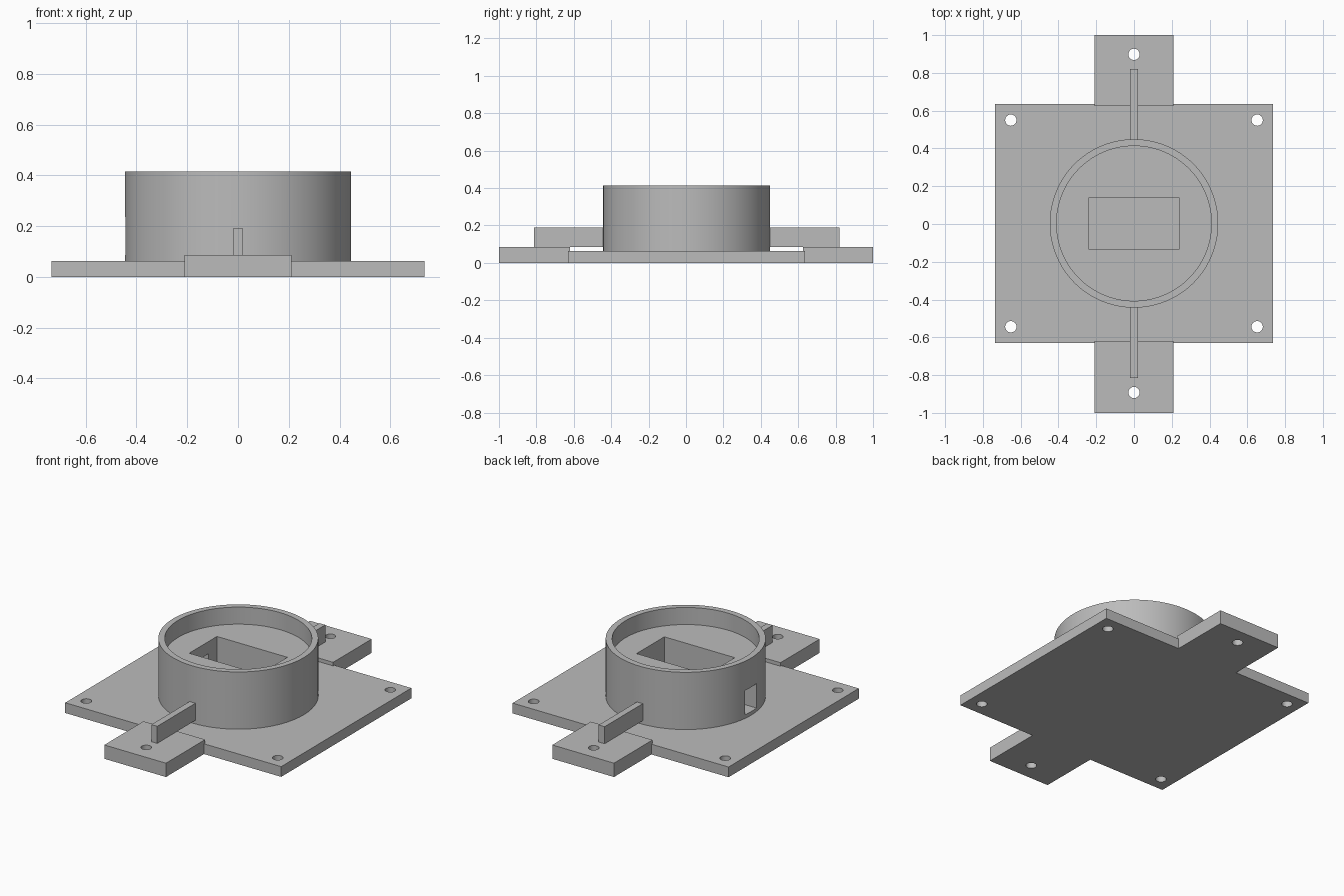
import bpy
import math

default = bpy.data.objects.get("Cube")
if default:
    bpy.data.objects.remove(default, do_unlink=True)

grey = bpy.data.materials.new("plain grey")
grey.use_nodes = True
COLOUR = (0.5, 0.5, 0.5, 1)
grey.diffuse_color = COLOUR
grey.node_tree.nodes["Principled BSDF"].inputs["Base Color"].default_value = COLOUR

MID = 0.003          # small shift of the housing along y
PLATE_TOP = 0.063
TAB_TOP = 0.085


def finish(obj, name):
    obj.name = obj.data.name = name
    obj.data.materials.append(grey)
    return obj


def box(name, x0, x1, y0, y1, z0, z1):
    centre = ((x0 + x1) / 2, (y0 + y1) / 2, (z0 + z1) / 2)
    bpy.ops.mesh.primitive_cube_add(size=1, location=centre)
    obj = bpy.context.object
    obj.scale = (x1 - x0, y1 - y0, z1 - z0)
    bpy.ops.object.transform_apply(location=False, rotation=False, scale=True)
    return finish(obj, name)


def cylinder(name, radius, x, y, z0, z1, sides=96):
    bpy.ops.mesh.primitive_cylinder_add(vertices=sides, radius=radius, depth=z1 - z0,
                                        location=(x, y, (z0 + z1) / 2))
    return finish(bpy.context.object, name)


def cut(target, cutter):
    mod = target.modifiers.new("cut", 'BOOLEAN')
    mod.operation = 'DIFFERENCE'
    mod.solver = 'EXACT'
    mod.object = cutter
    bpy.ops.object.select_all(action='DESELECT')
    bpy.context.view_layer.objects.active = target
    target.select_set(True)
    bpy.ops.object.modifier_apply(modifier=mod.name)
    bpy.data.objects.remove(cutter, do_unlink=True)


def screw_hole(target, x, y):
    cut(target, cylinder("hole_cutter", 0.03, x, y, -0.1, 0.2, 32))


def smooth(obj):
    bpy.ops.object.select_all(action='DESELECT')
    bpy.context.view_layer.objects.active = obj
    obj.select_set(True)
    bpy.ops.object.shade_smooth_by_angle(angle=math.radians(30))


# Base plate with four corner screw holes
plate = box("base_plate", -0.735, 0.735, MID - 0.633, MID + 0.633, 0, PLATE_TOP)
for sx in (-1, 1):
    for sy in (-1, 1):
        screw_hole(plate, sx * 0.652, MID + sy * 0.547)
smooth(plate)

# Front and back mounting tabs, each with a screw hole and a rib to the housing
for side, s in (("front", -1), ("back", 1)):
    inner, outer = sorted((MID + s * 0.622, s * 1.0))
    tab = box(side + "_tab", -0.21, 0.21, inner, outer, 0, TAB_TOP)
    screw_hole(tab, 0, MID + s * 0.895)
    smooth(tab)
    near, far = sorted((MID + s * 0.435, MID + s * 0.817))
    box(side + "_rib", -0.02, 0.02, near, far, TAB_TOP, 0.19)

# Round housing with a shallow bore, a rectangular pocket and a cable slot
housing = cylinder("round_housing", 0.446, 0, MID, PLATE_TOP, 0.415, 128)
cut(housing, cylinder("bore_cutter", 0.41, 0, MID, 0.31, 0.6, 128))
cut(housing, box("pocket_cutter", -0.24, 0.24, MID - 0.135, MID + 0.135, TAB_TOP, 0.5))
cut(housing, box("slot_cutter", -0.6, -0.2, MID - 0.055, MID + 0.055, TAB_TOP, 0.235))
smooth(housing)
